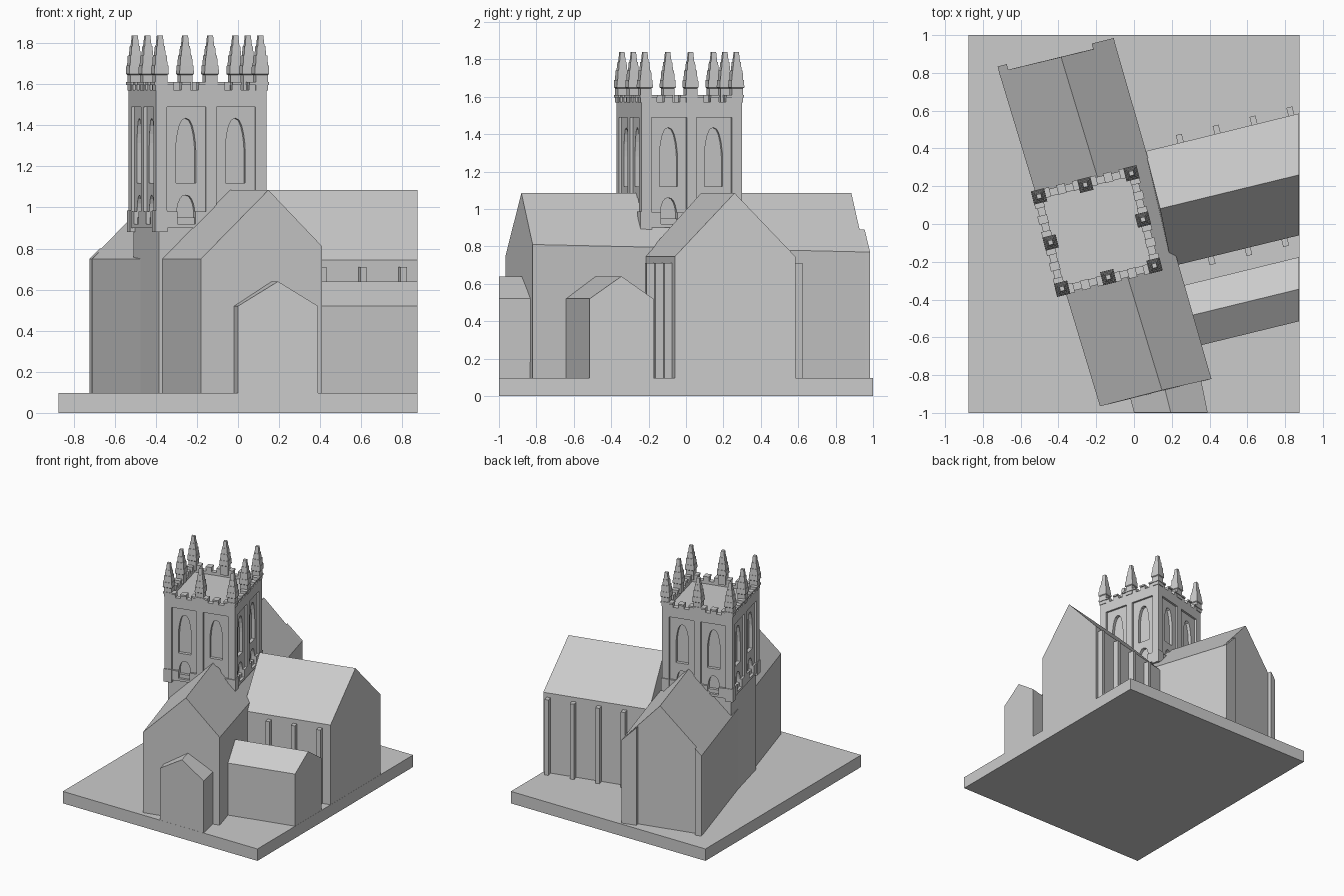
import bpy, bmesh, math
from mathutils import Matrix, Vector

cube = bpy.data.objects.get("Cube")
if cube:
    bpy.data.objects.remove(cube, do_unlink=True)

stone = bpy.data.materials.new("grey stone")
stone.use_nodes = True
GREY = (0.6, 0.6, 0.6, 1)
stone.diffuse_color = GREY
stone.node_tree.nodes["Principled BSDF"].inputs["Base Color"].default_value = GREY

GROUND = 0.097
TURN = math.radians(14)
TOWER = Matrix.Translation((-0.197, -0.037, 0)) @ Matrix.Rotation(TURN, 4, "Z")
SIDES = [Matrix.Rotation(i * math.pi / 2, 4, "Z") for i in range(4)]


def finish(name, bm, matrix=Matrix()):
    bmesh.ops.recalc_face_normals(bm, faces=bm.faces)
    mesh = bpy.data.meshes.new(name)
    bm.to_mesh(mesh)
    bm.free()
    mesh.materials.append(stone)
    obj = bpy.data.objects.new(name, mesh)
    obj.matrix_world = matrix
    bpy.context.collection.objects.link(obj)
    return obj


def loft(bm, rings, m=Matrix()):
    """Skin a list of equal-length rings and cap both ends."""
    rows = [[bm.verts.new(m @ Vector(p)) for p in ring] for ring in rings]
    n = len(rows[0])
    for a, b in zip(rows, rows[1:]):
        for i in range(n):
            j = (i + 1) % n
            bm.faces.new((a[i], a[j], b[j], b[i]))
    bm.faces.new(rows[0])
    bm.faces.new(rows[-1])


def square(x0, x1, y0, y1, z):
    return [(x0, y0, z), (x1, y0, z), (x1, y1, z), (x0, y1, z)]


def box(bm, x, y, z, m=Matrix()):
    loft(bm, [square(*x, *y, z[0]), square(*x, *y, z[1])], m)


def gabled(name, *ends):
    """Pitched-roof block between two ends given as eave, ridge, eave."""
    bm = bmesh.new()
    rings = [[(*e[0][:2], 0.05), *e, (*e[2][:2], 0.05)] for e in ends]
    loft(bm, rings)
    return finish(name, bm)


def arch(width, bottom, spring, top, y0, y1):
    """Pointed-arch prism outline at two depths."""
    steps = [i / 5 for i in range(6)]
    right = [(width * math.cos(t * math.pi / 2) ** 0.8,
              spring + (top - spring) * math.sin(t * math.pi / 2) ** 1.3) for t in steps]
    left = [(-x, z) for x, z in reversed(right[:-1])]
    outline = [(-width, bottom), (width, bottom)] + right + left
    return [[(x, y, z) for x, z in outline] for y in (y0, y1)]


def cut(target, bm):
    cutter = finish("cutter", bm, target.matrix_world.copy())
    cutter.hide_render = True
    mod = target.modifiers.new("cut", "BOOLEAN")
    mod.operation, mod.solver, mod.object = "DIFFERENCE", "EXACT", cutter
    bpy.context.view_layer.update()
    bpy.context.view_layer.objects.active = target
    bpy.ops.object.modifier_apply(modifier=mod.name)
    bpy.data.objects.remove(cutter, do_unlink=True)


# Plinth
bm = bmesh.new()
box(bm, (-0.875, 0.875), (-1, 1), (0, GROUND))
finish("plinth", bm)

# Main blocks
gabled("transept",
       [(-0.18, -0.965, 0.75), (0.148, -0.88, 1.085), (0.41, -0.82, 0.81)],
       [(-0.715, 0.805, 0.75), (-0.386, 0.884, 1.085), (-0.1, 0.955, 0.77)])
gabled("nave",
       [(0.2, -0.224, 0.745), (0.138, 0.081, 1.085), (0.06, 0.385, 0.745)],
       [(0.874, -0.06, 0.745), (0.874, 0.26, 1.085), (0.874, 0.585, 0.745)])
gabled("side_annex",
       [(0.3, -0.655, 0.52), (0.25, -0.497, 0.64), (0.2, -0.34, 0.52)],
       [(0.874, -0.515, 0.52), (0.874, -0.345, 0.64), (0.874, -0.175, 0.52)])
gabled("front_porch",
       [(0.0, -0.999, 0.52), (0.195, -0.999, 0.64), (0.39, -0.999, 0.52)],
       [(-0.035, -0.86, 0.52), (0.145, -0.8, 0.64), (0.35, -0.8, 0.52)])

# Nave buttresses
bm = bmesh.new()
spots = [(0.243 + 0.195 * i, 0.45 + 0.048 * i) for i in range(4)]
spots += [(0.41 + 0.195 * i, -0.19 + 0.048 * i) for i in range(3)]
for x, y in spots:
    m = Matrix.Translation((x, y, 0)) @ Matrix.Rotation(TURN, 4, "Z")
    box(bm, (-0.016, 0.016), (-0.025, 0.025), (0.05, 0.71), m)
finish("nave_buttresses", bm)

# Back gable buttresses, with tops sloping along the gable
bm = bmesh.new()
for corner, x0, x1, z0, z1 in (((-0.715, 0.805), 0, 0.05, 0.75, 0.8),
                               ((-0.1, 0.955), 0, -0.12, 0.77, 0.89)):
    m = Matrix.Translation((*corner, 0)) @ Matrix.Rotation(TURN, 4, "Z")
    loft(bm, [[(x0, y, 0.05), (x1, y, 0.05), (x1, y, z1), (x0, y, z0)]
              for y in (-0.02, 0.03)], m)
finish("back_buttresses", bm)

# Tower shaft and belfry
H = 0.277
bm = bmesh.new()
box(bm, (-0.258, 0.258), (-0.258, 0.258), (0.05, 0.95))
finish("tower_shaft", bm, TOWER)
bm = bmesh.new()
box(bm, (-H, H), (-H, H), (0.9, 1.55))
belfry = finish("belfry", bm, TOWER)

# Sunk panels, then tall and low pointed windows on each side
panels, windows = bmesh.new(), bmesh.new()
for side in SIDES:
    for u in (-0.124, 0.124):
        m = side @ Matrix.Translation((u, 0, 0))
        box(panels, (-0.098, 0.098), (-0.3, -H + 0.016), (0.98, 1.49), m)
        loft(windows, arch(0.05, 1.12, 1.28, 1.435, -0.3, -H + 0.042), m)
        loft(windows, arch(0.045, 0.92, 0.98, 1.06, -0.3, -H + 0.042), m)
cut(belfry, panels)
cut(belfry, windows)

# Corner footings under the belfry pilasters
bm = bmesh.new()
for side in SIDES:
    box(bm, (-0.283, -0.22), (-0.283, -0.22), (0.88, 0.985), side)
finish("belfry_corner_blocks", bm, TOWER)

# Battlements
bm = bmesh.new()
for side in SIDES:
    box(bm, (-H, H), (-H, -0.238), (1.55, 1.573), side)
    for a, b in ((-H, -0.19), (-0.15, -0.105), (-0.065, 0.065), (0.105, 0.15), (0.19, H)):
        box(bm, (a, b), (-H, -0.238), (1.573, 1.6), side)
        ends = [math.copysign(0.287, v) if abs(v) == H else v for v in (a, b)]
        box(bm, ends, (-0.287, -0.235), (1.597, 1.61), side)
finish("battlements", bm, TOWER)

# Stepped pinnacles at the corners and the middle of each side
PROFILE = [(1.57, 0.03), (1.645, 0.03), (1.65, 0.036), (1.69, 0.034), (1.69, 0.031),
           (1.74, 0.028), (1.74, 0.024), (1.785, 0.02), (1.785, 0.017), (1.838, 0.012)]
bm = bmesh.new()
for side in SIDES:
    for u in (-0.252, 0):
        m = side @ Matrix.Translation((u, -0.252, 0))
        loft(bm, [square(-r, r, -r, r, z) for z, r in PROFILE], m)
finish("pinnacles", bm, TOWER)
